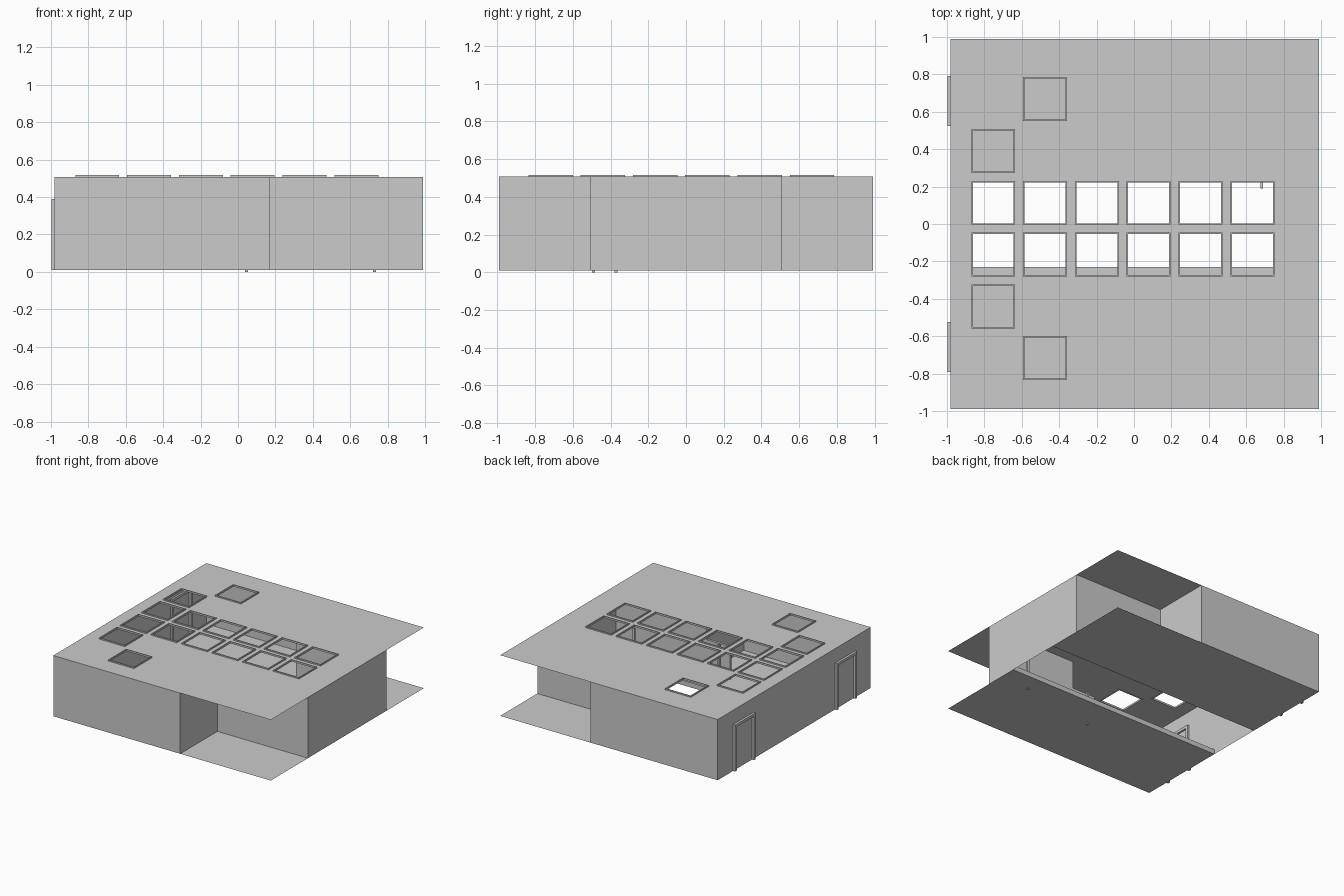
import bpy, bmesh

if "Cube" in bpy.data.objects:
    bpy.data.objects.remove(bpy.data.objects["Cube"])

X0, X1, Y0, Y1 = -0.98, 0.99, -0.99, 0.99
FLOOR, ROOF = 0.01, 0.507


def finish(bm, name):
    me = bpy.data.meshes.new(name)
    bm.to_mesh(me)
    bm.free()
    ob = bpy.data.objects.new(name, me)
    bpy.context.collection.objects.link(ob)
    return ob


def box(bm, x0, x1, y0, y1, z0, z1):
    vs = bmesh.ops.create_cube(bm, size=1)['verts']
    for v in vs:
        v.co.x = x1 if v.co.x > 0 else x0
        v.co.y = y1 if v.co.y > 0 else y0
        v.co.z = z1 if v.co.z > 0 else z0


# Skylight layout: two full rows and four single openings
SIZE, STEP = 0.235, 0.277
cols = [-0.87 + STEP * i for i in range(6)]
rows = [-0.835 + STEP * j for j in range(6)]
holes = [(i, j) for j in (2, 3) for i in range(6)]
holes += [(0, 1), (0, 4), (1, 0), (1, 5)]

# Roof sheet with openings
xs = [X0] + [v for c in cols for v in (c, c + SIZE)] + [X1]
ys = [Y0] + [v for r in rows for v in (r, r + SIZE)] + [Y1]
skip = {(2 * i + 1, 2 * j + 1) for i, j in holes}
bm = bmesh.new()
grid = [[bm.verts.new((x, y, ROOF)) for y in ys] for x in xs]
for a in range(len(xs) - 1):
    for b in range(len(ys) - 1):
        if (a, b) not in skip:
            bm.faces.new((grid[a][b], grid[a + 1][b],
                          grid[a + 1][b + 1], grid[a][b + 1]))
bmesh.ops.dissolve_limit(bm, angle_limit=0.01, verts=bm.verts, edges=bm.edges)
finish(bm, "roof")

# Raised skylight rims
bm = bmesh.new()
t = 0.008
for i, j in holes:
    x, y = cols[i], rows[j]
    for a, b in ((x, x + t), (x + SIZE - t, x + SIZE)):
        box(bm, a, b, y, y + SIZE, ROOF - 0.004, 0.517)
    for a, b in ((y, y + t), (y + SIZE - t, y + SIZE)):
        box(bm, x + t, x + SIZE - t, a, b, ROOF - 0.004, 0.517)
finish(bm, "skylight_rims")

# Outer walls with two recessed corners
plan = [(X0, Y0), (0.17, Y0), (0.17, -0.51), (X1, -0.51),
        (X1, 0.51), (0.17, 0.51), (0.17, Y1), (X0, Y1)]
bm = bmesh.new()
low = [bm.verts.new((x, y, FLOOR)) for x, y in plan]
high = [bm.verts.new((x, y, ROOF)) for x, y in plan]
for k in range(len(plan)):
    n = (k + 1) % len(plan)
    bm.faces.new((low[k], low[n], high[n], high[k]))
finish(bm, "outer_walls")

for side, s in (("front", -1), ("back", 1)):
    # Floor slab on each side of the central channel, with a low curb
    bm = bmesh.new()
    for pts in ([(X0, 0.23, FLOOR), (X1, 0.23, FLOOR), (X1, Y1, FLOOR), (X0, Y1, FLOOR)],
                [(X0, 0.23, FLOOR), (X1, 0.23, FLOOR), (X1, 0.23, 0.05), (X0, 0.23, 0.05)]):
        bm.faces.new([bm.verts.new((x, s * y, z)) for x, y, z in pts])
    finish(bm, side + "_floor")

    # Door frame on the left wall
    bm = bmesh.new()
    w = 0.022
    for a, b, z0, z1 in ((0.525, 0.525 + w, FLOOR, 0.39), (0.79 - w, 0.79, FLOOR, 0.39),
                         (0.525 + w, 0.79 - w, 0.39 - w, 0.39)):
        lo, hi = sorted((s * a, s * b))
        box(bm, -0.998, -0.965, lo, hi, z0, z1)
    finish(bm, side + "_door_frame")

# Interior counter beside the front recess
bm = bmesh.new()
box(bm, -0.04, 0.17, -0.53, -0.51, FLOOR, 0.28)
finish(bm, "counter_panel")

# Small post at the channel edge
bm = bmesh.new()
box(bm, 0.677, 0.69, 0.19, 0.235, 0.2, 0.3)
finish(bm, "wall_bracket")

# Posts whose feet pass slightly through the floor
for name, x, y in (("inner_post", 0.045, -0.49), ("side_post", 0.73, -0.37)):
    bm = bmesh.new()
    box(bm, x - 0.008, x + 0.008, y - 0.008, y + 0.008, 0.0, 0.28)
    finish(bm, name)
